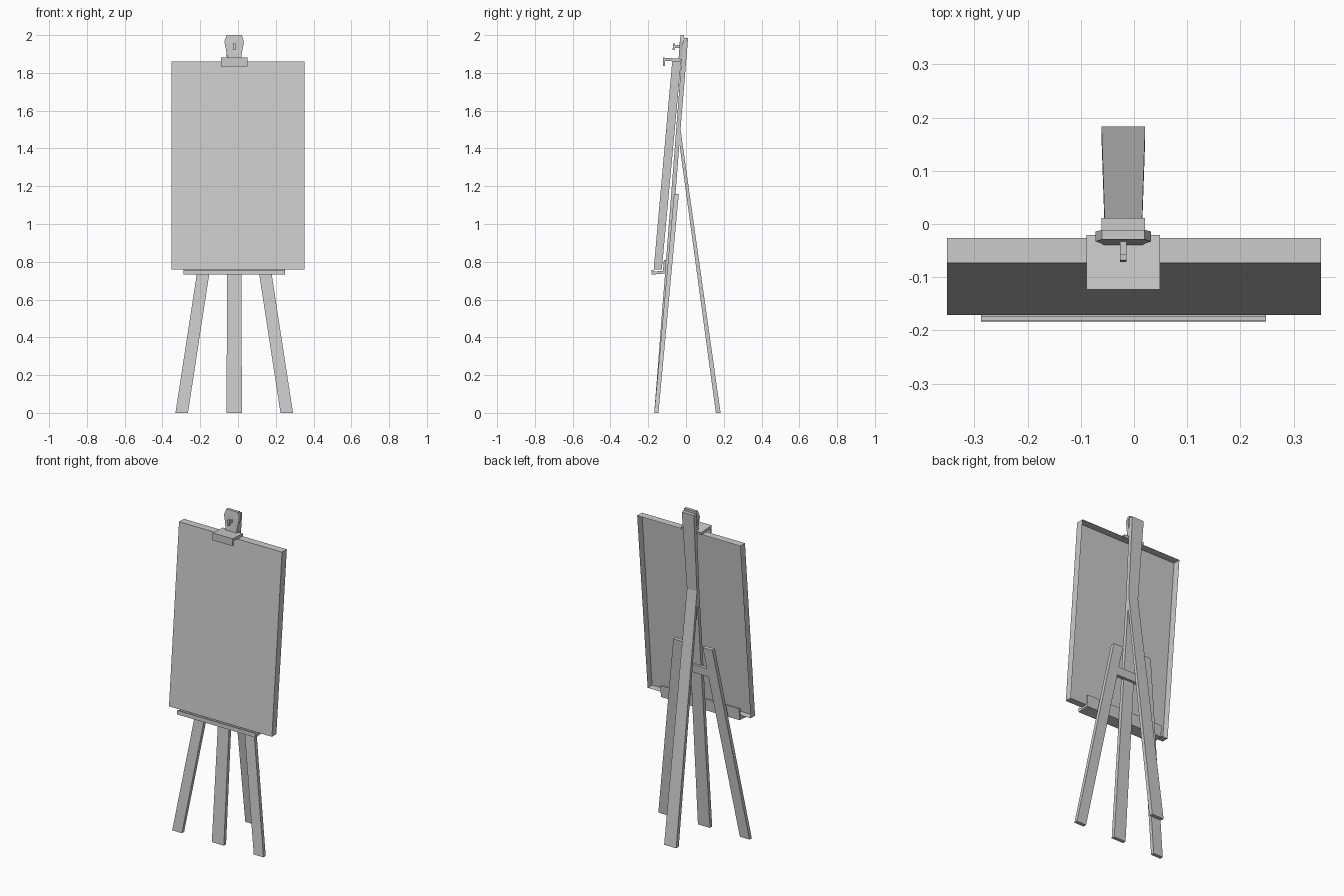
import bpy, bmesh

if "Cube" in bpy.data.objects:
    bpy.data.objects.remove(bpy.data.objects["Cube"])

CX = -0.02  # centre line of the stand


def make(name, verts, faces):
    bm = bmesh.new()
    vs = [bm.verts.new(v) for v in verts]
    for f in faces:
        bm.faces.new([vs[i] for i in f])
    bmesh.ops.recalc_face_normals(bm, faces=bm.faces[:])
    me = bpy.data.meshes.new(name)
    bm.to_mesh(me)
    bm.free()
    ob = bpy.data.objects.new(name, me)
    bpy.context.collection.objects.link(ob)
    return ob


def strip(name, sections):
    """Loft of rectangles: (centre x, half width, front y, back y, z)."""
    verts = []
    for x, w, y0, y1, z in sections:
        verts += [(x - w, y0, z), (x + w, y0, z), (x + w, y1, z), (x - w, y1, z)]
    faces = [(3, 2, 1, 0)]
    for k in range(0, len(verts) - 4, 4):
        faces += [(k + i, k + (i + 1) % 4, k + 4 + (i + 1) % 4, k + 4 + i) for i in range(4)]
    n = len(verts)
    faces.append((n - 4, n - 3, n - 2, n - 1))
    return make(name, verts, faces)


def extrude_x(name, profile, x0, x1):
    """Side profile (y, z) extruded along x."""
    n = len(profile)
    verts = [(x, y, z) for x in (x0, x1) for y, z in profile]
    faces = [tuple(range(n)), tuple(range(2 * n - 1, n - 1, -1))]
    faces += [(i, (i + 1) % n, n + (i + 1) % n, n + i) for i in range(n)]
    return make(name, verts, faces)


# Central mast, pinched where the rear leg is hinged
strip("mast", [(CX, 0.041, -0.168, -0.146, 0), (CX, 0.034, -0.052, -0.029, 1.5),
               (CX, 0.041, -0.015, 0.011, 1.985)])

# Rear leg
strip("rear_leg", [(CX, 0.041, 0.158, 0.183, 0), (CX, 0.034, -0.045, -0.029, 1.5)])

# Splayed front legs
for side, label in ((-1, "left"), (1, "right")):
    strip(label + "_front_leg", [(CX + side * 0.278, 0.033, -0.168, -0.146, 0),
                                 (CX + side * 0.100, 0.033, -0.063, -0.038, 1.16)])

# Cross bar joining the front legs behind the mast
strip("cross_bar", [(CX, 0.115, -0.078, -0.055, 0.98), (CX, 0.109, -0.074, -0.051, 1.03)])

# Canvas: stretched front and four sides, open at the back
W = 0.351
bot, top = (-0.171, -0.128, 0.76), (-0.073, -0.026, 1.86)
cv = []
for d in (0, 1):
    cv += [(-W, bot[d], bot[2]), (W, bot[d], bot[2]), (W, top[d], top[2]), (-W, top[d], top[2])]
make("canvas", cv, [(0, 1, 2, 3)] + [(i, i + 4, (i + 1) % 4 + 4, (i + 1) % 4) for i in range(4)])

# Ledge with a front lip and an upright board behind the canvas
extrude_x("ledge", [(-0.183, 0.732), (-0.11, 0.738), (-0.105, 0.81), (-0.117, 0.81),
                    (-0.122, 0.752), (-0.173, 0.748), (-0.173, 0.756), (-0.182, 0.756)],
          CX - 0.268, CX + 0.268)

# Upper clamp hooked over the canvas
extrude_x("top_clamp", [(-0.122, 0 + 1.835), (-0.111, 1.837), (-0.112, 1.864), (-0.024, 1.858),
                        (-0.021, 1.874), (-0.123, 1.881)], CX - 0.069, CX + 0.069)

# Flared head board of the clamp
strip("clamp_head", [(CX, 0.035, -0.040, -0.022, 1.865), (CX, 0.043, -0.036, -0.018, 1.92),
                     (CX, 0.052, -0.033, -0.014, 1.965), (CX, 0.040, -0.029, -0.011, 2.0)])

# Tightening screw and its wing
strip("screw", [(CX, 0.006, -0.062, -0.030, 1.932), (CX, 0.006, -0.062, -0.030, 1.948)])
strip("screw_wing", [(CX, 0.006, -0.071, -0.060, 1.922), (CX, 0.006, -0.068, -0.057, 1.956)])
